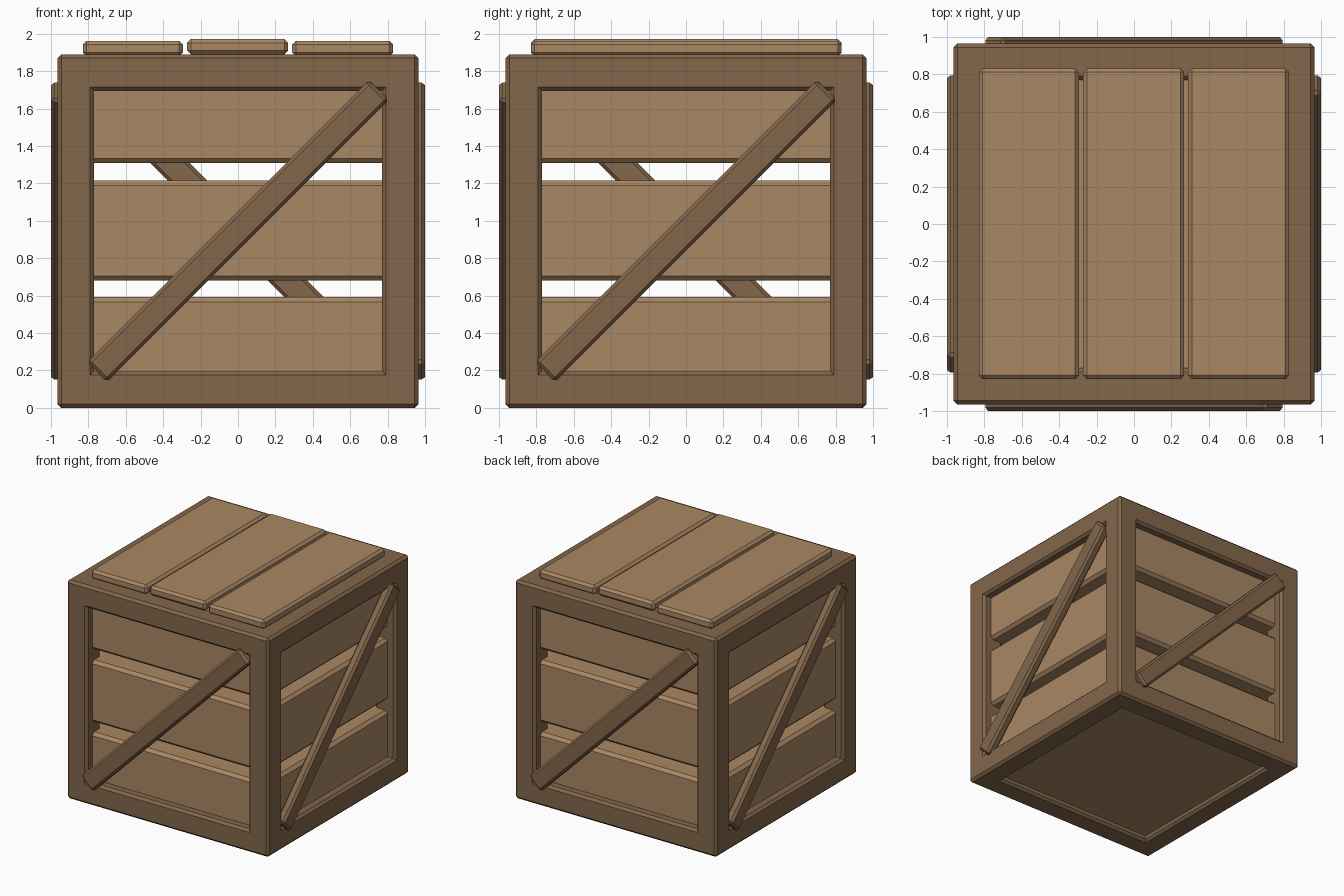
import bpy, bmesh, math
from mathutils import Matrix

if "Cube" in bpy.data.objects:
    bpy.data.objects.remove(bpy.data.objects["Cube"])


def material(name, rgb):
    m = bpy.data.materials.new(name)
    m.diffuse_color = (*rgb, 1)
    m.use_nodes = True
    m.node_tree.nodes["Principled BSDF"].inputs["Base Color"].default_value = m.diffuse_color
    return m


light_wood = material("light_wood", (0.400, 0.243, 0.126))
dark_wood = material("dark_wood", (0.227, 0.136, 0.070))


def finish(bm, name, mat):
    bmesh.ops.recalc_face_normals(bm, faces=bm.faces)
    me = bpy.data.meshes.new(name)
    bm.to_mesh(me)
    bm.free()
    me.materials.append(mat)
    ob = bpy.data.objects.new(name, me)
    bpy.context.collection.objects.link(ob)
    return ob


def chamfer(bm, width):
    """Chamfer only the sharp outward edges."""
    bm.normal_update()
    edges = [e for e in bm.edges if len(e.link_faces) == 2
             and e.calc_face_angle_signed(0) > 0.5]
    bmesh.ops.bevel(bm, geom=edges, offset=width, segments=1,
                    affect='EDGES', clamp_overlap=True)


def board(name, lo, hi, mat, width=0.02, turn=None):
    bm = bmesh.new()
    bmesh.ops.create_cube(bm, size=1)
    for v in bm.verts:
        v.co = [lo[i] + (v.co[i] + 0.5) * (hi[i] - lo[i]) for i in range(3)]
    chamfer(bm, width)
    if turn:
        bm.transform(turn)
    return finish(bm, name, mat)


# Frame: a 3x3x3 block of cells with the core and the face centres left out
H = [-0.965, -0.77, 0.77, 0.965]
grid = [H, H, [0, 0.195, 1.695, 1.89]]


def solid(c):
    return all(0 <= k <= 2 for k in c) and c.count(1) < 2


bm = bmesh.new()
for c in [(i, j, k) for i in range(3) for j in range(3) for k in range(3)]:
    if not solid(c):
        continue
    for axis in range(3):
        for side in (0, 1):
            n = list(c)
            n[axis] += 2 * side - 1
            if solid(tuple(n)):
                continue
            a, b = (axis + 1) % 3, (axis + 2) % 3
            loop = [(0, 0), (1, 0), (1, 1), (0, 1)]
            if not side:
                loop.reverse()
            verts = []
            for da, db in loop:
                p = [0, 0, 0]
                p[axis] = grid[axis][c[axis] + side]
                p[a] = grid[a][c[a] + da]
                p[b] = grid[b][c[b] + db]
                verts.append(bm.verts.new(p))
            bm.faces.new(verts)
bmesh.ops.remove_doubles(bm, verts=bm.verts, dist=1e-4)
chamfer(bm, 0.02)
finish(bm, "crate_frame", dark_wood)

# Three stacked slabs inside the frame form the side planks and the floor
for name, z0, z1 in (("lower", 0.05, 0.592), ("middle", 0.68, 1.215),
                     ("upper", 1.308, 1.845)):
    board(name + "_slab", (-0.89, -0.89, z0), (0.89, 0.89, z1), light_wood, 0.025)

# Lid planks, the middle one slightly raised
for name, x0, x1, z in (("left", -0.83, -0.295, 1.88),
                        ("middle", -0.272, 0.268, 1.89),
                        ("right", 0.29, 0.83, 1.88)):
    board(name + "_lid_plank", (x0, -0.83, z), (x1, 0.832, z + 0.082), light_wood)

# Diagonal braces, one per side, turned round the crate
for i, name in enumerate(("front", "right", "back", "left")):
    turn = (Matrix.Rotation(i * math.pi / 2, 4, 'Z')
            @ Matrix.Translation((0, 0, 0.945))
            @ Matrix.Rotation(-math.pi / 4, 4, 'Y'))
    board(name + "_brace", (-1.065, -1.0, -0.075), (1.065, -0.92, 0.075),
          dark_wood, 0.018, turn)
